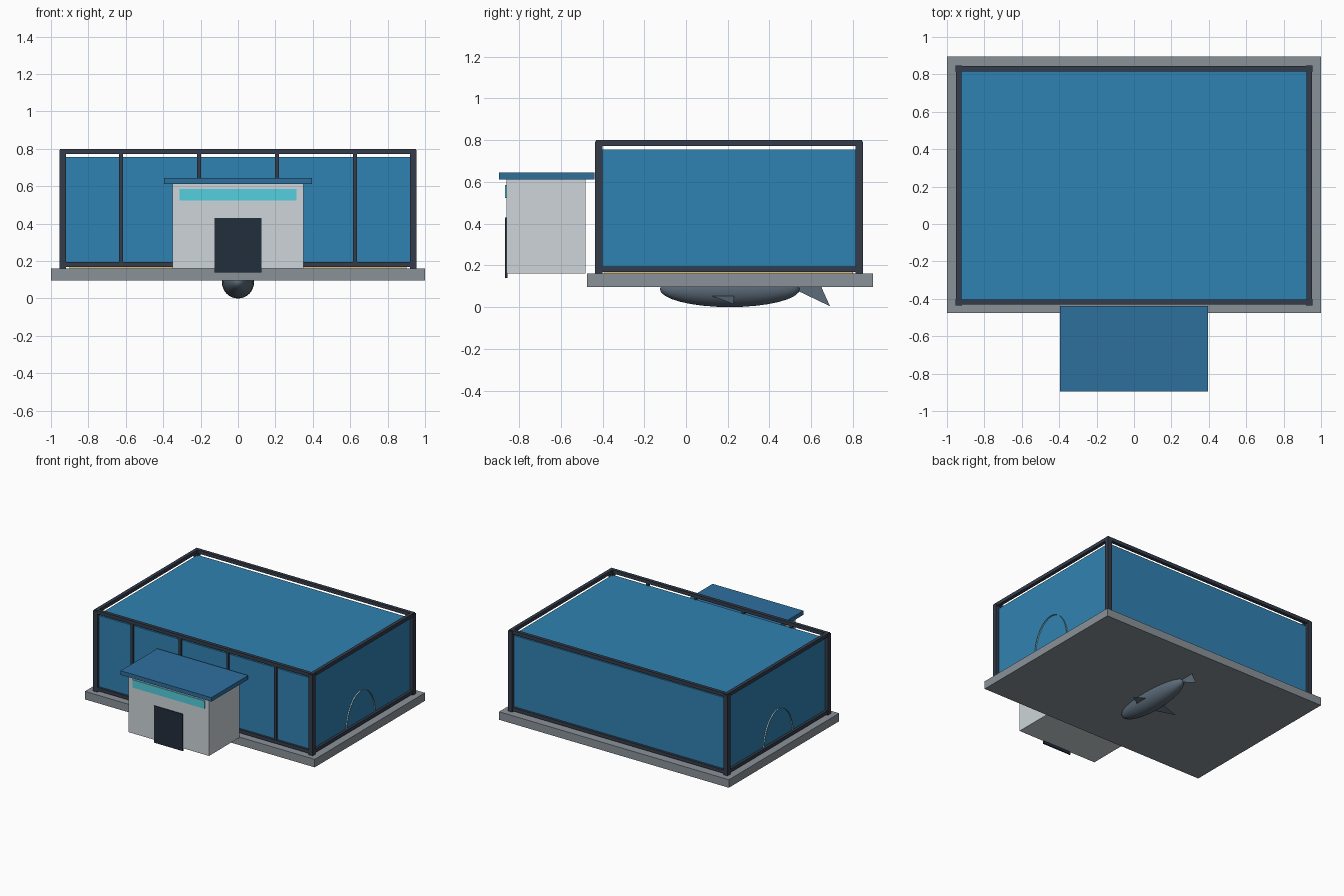
import bpy, math

if "Cube" in bpy.data.objects:
    bpy.data.objects.remove(bpy.data.objects["Cube"])


def material(name, r, g, b):
    m = bpy.data.materials.new(name)
    m.diffuse_color = [((c / 255 + 0.055) / 1.055) ** 2.4 for c in (r, g, b)] + [1]
    m.use_nodes = True
    m.node_tree.nodes["Principled BSDF"].inputs["Base Color"].default_value = m.diffuse_color
    return m


WATER = material("water_blue", 48, 130, 178)
FRAME = material("frame_dark", 52, 60, 74)
STONE = material("stone_grey", 138, 146, 152)
WALL = material("wall_pale", 205, 213, 216)
ROOF = material("roof_blue", 46, 112, 158)
CYAN = material("band_cyan", 84, 208, 222)
DOOR = material("door_dark", 34, 46, 60)
SAND = material("sand", 214, 190, 130)
GLASS = material("tunnel_glass", 190, 215, 220)
FISH = material("fish_grey", 92, 108, 122)


def mesh(name, verts, faces, mat):
    me = bpy.data.meshes.new(name)
    me.from_pydata(verts, [], faces)
    me.materials.append(mat)
    ob = bpy.data.objects.new(name, me)
    bpy.context.collection.objects.link(ob)
    return ob


def box(name, x, y, z, mat):
    """Box from (min, max) ranges."""
    verts = [(a, b, c) for a in x for b in y for c in z]
    faces = [(0, 1, 3, 2), (4, 6, 7, 5), (0, 4, 5, 1),
             (2, 3, 7, 6), (0, 2, 6, 4), (1, 5, 7, 3)]
    return mesh(name, verts, faces, mat)


def around(c, h):
    return (c - h, c + h)


# Base, sand bed and water volume
box("base_slab", (-1, 1), (-0.475, 0.895), (0.097, 0.16), STONE)
box("sand_bed", (-0.9, 0.9), (-0.39, 0.8), (0.16, 0.167), SAND)
box("water", (-0.93, 0.93), (-0.415, 0.825), (0.175, 0.755), WATER)

# Tank frame: corner posts, top and bottom rails, front mullions
PX, YF, YB = 0.937, -0.418, 0.83
for sx in (-1, 1):
    for y in (YF, YB):
        box("corner_post", around(sx * PX, 0.018), around(y, 0.018), (0.16, 0.793), FRAME)
for level, z in (("bottom", 0.182), ("top", 0.786)):
    for y in (YF, YB):
        box(level + "_rail_long", (-0.95, 0.95), around(y, 0.0135), around(z, 0.0135), FRAME)
    for sx in (-1, 1):
        box(level + "_rail_side", around(sx * PX, 0.0135), (YF - 0.013, YB + 0.013),
            around(z, 0.0135), FRAME)
for x in (-0.625, -0.208, 0.208, 0.625):
    box("front_mullion", around(x, 0.01), around(YF, 0.01), (0.17, 0.78), FRAME)

# Viewing tunnel: open arched sheet running through the tank
N = 24
arc = [(0.19 + 0.18 * math.cos(math.pi * i / N), 0.17 + 0.26 * math.sin(math.pi * i / N))
       for i in range(N + 1)]
tunnel = mesh("tunnel", [(x, y, z) for x in (-0.94, 0.94) for y, z in arc],
              [(i, i + 1, N + 2 + i, N + 1 + i) for i in range(N)], GLASS)
tunnel.data.shade_smooth()

# Entrance building
box("entrance_walls", (-0.35, 0.35), (-0.86, -0.482), (0.16, 0.615), WALL)
box("entrance_roof", (-0.395, 0.395), (-0.895, -0.438), (0.612, 0.644), ROOF)
box("entrance_band", (-0.313, 0.313), (-0.866, -0.855), (0.523, 0.585), CYAN)
box("entrance_door", (-0.125, 0.125), (-0.866, -0.855), (0.14, 0.43), DOOR)

# Fish: ellipsoid body with thin sheet fins
bpy.ops.mesh.primitive_uv_sphere_add(segments=32, ring_count=16, radius=1, location=(0, 0.21, 0.086))
body = bpy.context.object
body.name = "fish_body"
body.scale = (0.086, 0.335, 0.086)
body.data.materials.append(FISH)
body.data.shade_smooth()
mesh("fish_tail", [(0, 0.51, 0.09), (0, 0.69, 0.18), (0, 0.65, 0.092), (0, 0.69, 0.004)],
     [(0, 1, 2), (0, 2, 3)], FISH)
mesh("fish_dorsal_fin", [(0, 0.12, 0.16), (0, 0.3, 0.16), (0, 0.28, 0.25)], [(0, 1, 2)], FISH)
for s in (-1, 1):
    mesh("fish_side_fin", [(s * 0.06, 0.11, 0.058), (s * 0.06, 0.23, 0.058), (s * 0.2, 0.228, 0.014)],
         [(0, 1, 2)], FISH)
